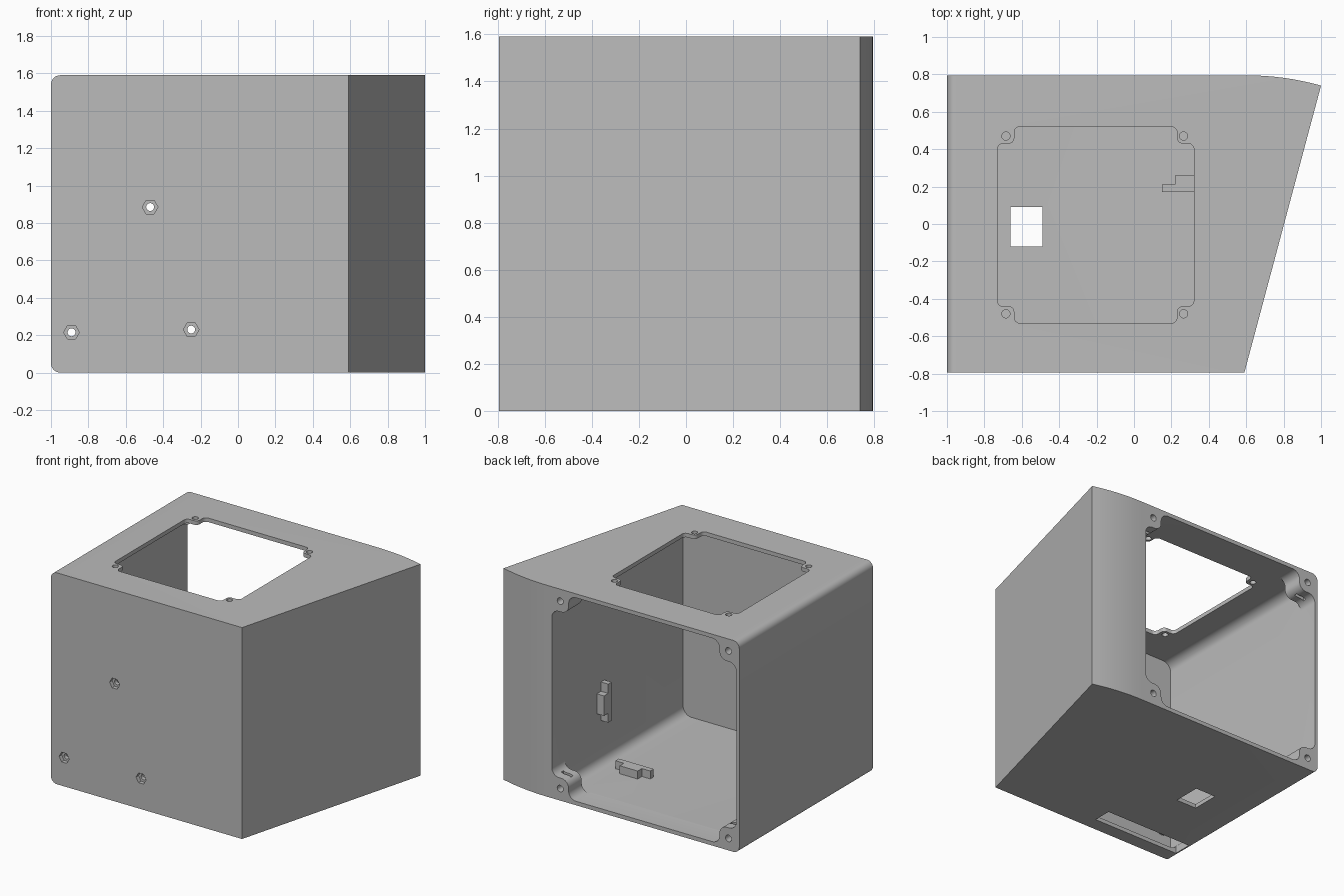
import bpy, bmesh, math
from mathutils import Vector

cube = bpy.data.objects.get("Cube")
if cube:
    bpy.data.objects.remove(cube, do_unlink=True)

grey = bpy.data.materials.new("plain grey")
grey.use_nodes = True
colour = (0.5, 0.5, 0.5, 1)
grey.diffuse_color = colour
grey.node_tree.nodes["Principled BSDF"].inputs["Base Color"].default_value = colour

H = 1.59          # height
D = 0.795         # half depth
WALL = 0.03
AXES = {"X": lambda u, v, w: (w, v, u),
        "Y": lambda u, v, w: (u, w, v),
        "Z": lambda u, v, w: (u, v, w)}


def prism(name, pts, axis, a, b):
    """Extrude a closed profile along an axis from a to b."""
    place = AXES[axis]
    bm = bmesh.new()
    low = [bm.verts.new(place(u, v, a)) for u, v in pts]
    high = [bm.verts.new(place(u, v, b)) for u, v in pts]
    bm.faces.new(low)
    bm.faces.new(high)
    for i in range(len(pts)):
        j = (i + 1) % len(pts)
        bm.faces.new((low[i], low[j], high[j], high[i]))
    bmesh.ops.recalc_face_normals(bm, faces=bm.faces)
    mesh = bpy.data.meshes.new(name)
    bm.to_mesh(mesh)
    bm.free()
    mesh.materials.append(grey)
    ob = bpy.data.objects.new(name, mesh)
    bpy.context.collection.objects.link(ob)
    return ob


def rect(x0, x1, y0, y1):
    return [(x0, y0), (x1, y0), (x1, y1), (x0, y1)]


def ring(x, y, r, n=20):
    return [(x + r * math.cos(math.tau * i / n), y + r * math.sin(math.tau * i / n))
            for i in range(n)]


def rounded(pts, r, steps=8):
    """Fillet every right-angled corner of a profile."""
    out = []
    for i, p in enumerate(pts):
        p = Vector(p)
        d1 = (Vector(pts[i - 1]) - p).normalized()
        d2 = (Vector(pts[(i + 1) % len(pts)]) - p).normalized()
        centre = p + r * (d1 + d2)
        for k in range(steps + 1):
            t = math.pi / 2 * k / steps
            out.append(tuple(centre - r * (d2 * math.cos(t) + d1 * math.sin(t))))
    return out


def lugged(x0, x1, y0, y1, n, r):
    """Rectangle with a rounded screw lug intruding at each corner."""
    a, b, c, d = x0 + n, x1 - n, y0 + n, y1 - n
    return rounded([(a, y0), (b, y0), (b, c), (x1, c), (x1, d), (b, d),
                    (b, y1), (a, y1), (a, d), (x0, d), (x0, c), (a, c)], r)


def combine(target, tool, operation="DIFFERENCE"):
    mod = target.modifiers.new("cut", "BOOLEAN")
    mod.operation = operation
    mod.solver = "EXACT"
    mod.object = tool
    bpy.context.view_layer.objects.active = target
    bpy.ops.object.modifier_apply(modifier=mod.name)
    bpy.data.objects.remove(tool, do_unlink=True)


# Outer block: slanted side, curved back corner, rounded straight-side edges
R = 1.48
arc = [(0.6 + 0.4 * k / 8, D - R + math.sqrt(R * R - (0.4 * k / 8) ** 2))
       for k in range(8, -1, -1)]
housing = prism("housing", [(-1, -D), (0.59, -D)] + arc + [(-1, D)], "Z", 0, H)
bm = bmesh.new()
bm.from_mesh(housing.data)
edges = [e for e in bm.edges
         if all(v.co.x < -0.99 for v in e.verts)
         and abs(e.verts[0].co.z - e.verts[1].co.z) < 0.01]
bmesh.ops.bevel(bm, geom=edges, offset=0.05, segments=8, affect="EDGES", profile=0.5)
bm.to_mesh(housing.data)
bm.free()

# Main cavity, then the narrower rear opening that leaves four lugs
X0, X1, Z0, Z1 = -0.975, 0.56, WALL, H - WALL
combine(housing, prism("cavity", rounded(rect(X0, X1, Z0, Z1), 0.07), "Y", -D + WALL, 0.64))
combine(housing, prism("opening", lugged(X0, X1, Z0, Z1, 0.14, 0.06), "Y", 0.62, 0.9))

# Rear screw holes and nut slits
for x in (-0.91, 0.49):
    for z, inward in ((0.09, 1), (H - 0.09, -1)):
        combine(housing, prism("screw_hole", ring(x, z, 0.025), "Y", 0.5, 0.9))
        za, zb = sorted((z - 0.03 * inward, z + 0.12 * inward))
        combine(housing, prism("nut_slit", rect(x - 0.04, x + 0.04, 0.7, 0.725), "Z", za, zb))

# Top window with its screw holes
combine(housing, prism("window", lugged(-0.73, 0.32, -0.53, 0.52, 0.09, 0.03), "Z", 1.5, 1.7))
for x in (-0.685, 0.265):
    for y in (-0.48, 0.47):
        combine(housing, prism("window_hole", ring(x, y, 0.022), "Z", 1.5, 1.7))

# Openings in the floor
combine(housing, prism("floor_square", rect(-0.66, -0.49, -0.12, 0.09), "Z", -0.1, 0.1))
combine(housing, prism("floor_slot", rect(-0.96, -0.23, -0.69, -0.55), "Z", -0.1, 0.1))

# Front fixings: inner boss, hexagonal recess and through hole
for x, z in ((-0.47, 0.885), (-0.89, 0.215), (-0.25, 0.23)):
    combine(housing, prism("boss", ring(x, z, 0.06), "Y", -D + 0.01, -D + 0.06), "UNION")
    combine(housing, prism("hex_recess", ring(x, z, 0.042, 6), "Y", -0.9, -D + 0.03))
    combine(housing, prism("fixing_hole", ring(x, z, 0.021), "Y", -0.9, -0.6))

# Cable clips on the floor and the inner side wall


def clip_profile(start):
    s = start
    return [(s, 0.17), (s + 0.29, 0.17), (s + 0.29, 0.21), (s + 0.22, 0.21),
            (s + 0.22, 0.26), (s + 0.07, 0.26), (s + 0.07, 0.21), (s, 0.21)]


prism("floor_clip", clip_profile(0.15), "Z", WALL - 0.01, 0.09)
prism("wall_clip", clip_profile(0.36), "X", 0.5, X1 + 0.01)

# Smooth the fillets and keep the edges sharp
bpy.ops.object.select_all(action="DESELECT")
housing.select_set(True)
bpy.context.view_layer.objects.active = housing
bpy.ops.object.shade_smooth_by_angle(angle=math.radians(30))
